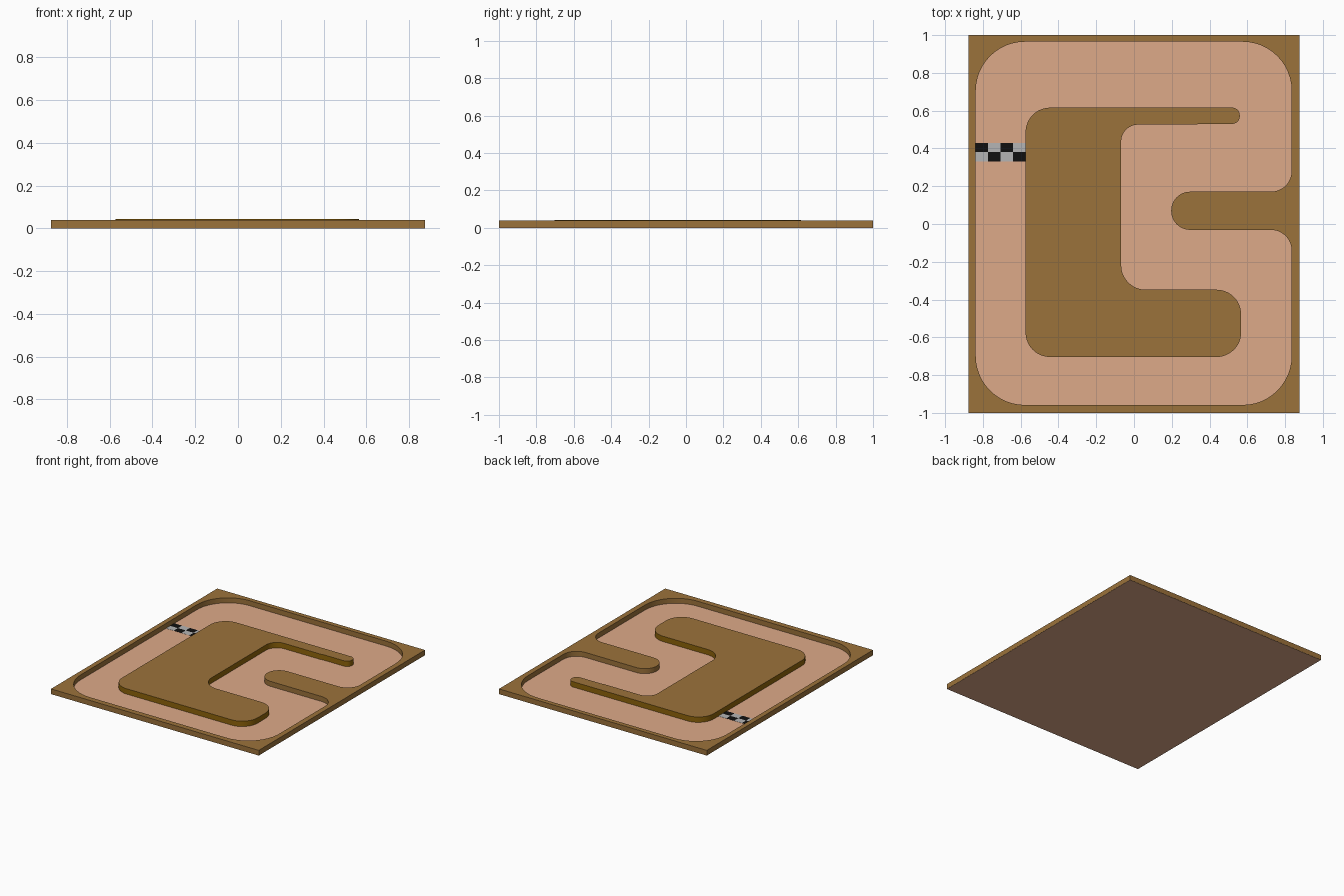
import bpy, bmesh, math
from mathutils import Vector

if "Cube" in bpy.data.objects:
    bpy.data.objects.remove(bpy.data.objects["Cube"])


def material(name, rgb):
    m = bpy.data.materials.new(name)
    m.diffuse_color = (*rgb, 1)
    m.use_nodes = True
    m.node_tree.nodes["Principled BSDF"].inputs["Base Color"].default_value = m.diffuse_color
    return m


BROWN = material("wood_brown", (0.33, 0.168, 0.043))
DARK = material("island_side_brown", (0.27, 0.125, 0.003))
PINK = material("track_pink", (0.73, 0.40, 0.25))
BLACK = material("check_black", (0.005, 0.005, 0.005))
WHITE = material("check_light", (0.46, 0.46, 0.46))


def rounded(points, steps=12):
    """Outline from (x, y, radius) corners, each filleted by an arc."""
    out, n = [], len(points)
    for i, (x, y, r) in enumerate(points):
        p = Vector((x, y))
        if r == 0:
            out.append(p)
            continue
        a = (Vector(points[i - 1][:2]) - p).normalized()
        b = (Vector(points[(i + 1) % n][:2]) - p).normalized()
        half = a.angle(b) / 2
        centre = p + (a + b).normalized() * (r / math.sin(half))
        start = p + a * (r / math.tan(half)) - centre
        end = p + b * (r / math.tan(half)) - centre
        sweep = start.angle_signed(end)
        ang0 = math.atan2(start.y, start.x)
        for k in range(steps + 1):
            t = ang0 - sweep * k / steps
            out.append(centre + r * Vector((math.cos(t), math.sin(t))))
    return out


def slab(name, loops, z0, z1, mats):
    """Extrude outlines (later loops are holes); second material goes on the walls."""
    bm = bmesh.new()
    edges = []
    for loop in loops:
        vs = [bm.verts.new((p[0], p[1], z0)) for p in loop]
        edges += [bm.edges.new((vs[i - 1], vs[i])) for i in range(len(vs))]
    bmesh.ops.triangle_fill(bm, use_beauty=True, use_dissolve=False, edges=edges)
    res = bmesh.ops.extrude_face_region(bm, geom=bm.faces[:], use_keep_orig=True)
    top = [g for g in res["geom"] if isinstance(g, bmesh.types.BMVert)]
    bmesh.ops.translate(bm, verts=top, vec=(0, 0, z1 - z0))
    bmesh.ops.recalc_face_normals(bm, faces=bm.faces[:])
    bm.normal_update()
    for f in bm.faces:
        f.material_index = len(mats) - 1 if abs(f.normal.z) < 0.5 else 0
    me = bpy.data.meshes.new(name)
    bm.to_mesh(me)
    bm.free()
    for m in mats:
        me.materials.append(m)
    ob = bpy.data.objects.new(name, me)
    bpy.context.collection.objects.link(ob)
    bpy.context.view_layer.objects.active = ob
    bpy.ops.object.select_all(action='DESELECT')
    ob.select_set(True)
    bpy.ops.object.shade_smooth_by_angle(angle=math.radians(30))
    return ob


def rect(x0, y0, x1, y1):
    return [(x0, y0), (x1, y0), (x1, y1), (x0, y1)]


# Track floor
slab("track_floor", [rect(-0.8745, -0.9995, 0.8745, 0.9995)], 0, 0.002, [PINK])

# Outer rim with the peninsula on the right
rim_inner = rounded([
    (-0.838, -0.958, 0.26), (0.835, -0.958, 0.26),
    (0.835, -0.031, 0.11), (0.197, -0.031, 0.1),
    (0.197, 0.171, 0.1), (0.835, 0.171, 0.11),
    (0.835, 0.965, 0.26), (-0.838, 0.965, 0.26)])
slab("outer_rim", [rect(-0.875, -1, 0.875, 1), rim_inner], 0.001, 0.04, [BROWN])

# Central C-shaped island
island = rounded([
    (-0.574, -0.704, 0.13), (0.567, -0.704, 0.13),
    (0.567, -0.348, 0.13), (-0.068, -0.348, 0.13),
    (-0.068, 0.526, 0.09), (0.33, 0.526, 0), (0.34, 0.53, 0),
    (0.56, 0.53, 0.04), (0.56, 0.616, 0.04), (-0.574, 0.616, 0.13)])
slab("centre_island", [island], 0.001, 0.043, [BROWN, DARK])

# Chequered start line
w, h = 0.264 / 4, 0.05
for row in range(2):
    for col in range(4):
        x, y = -0.838 + col * w, 0.33 + row * h
        slab(f"start_tile_{row}_{col}", [rect(x, y, x + w, y + h)], 0.001, 0.003,
             [WHITE if (row + col) % 2 == 0 else BLACK])
